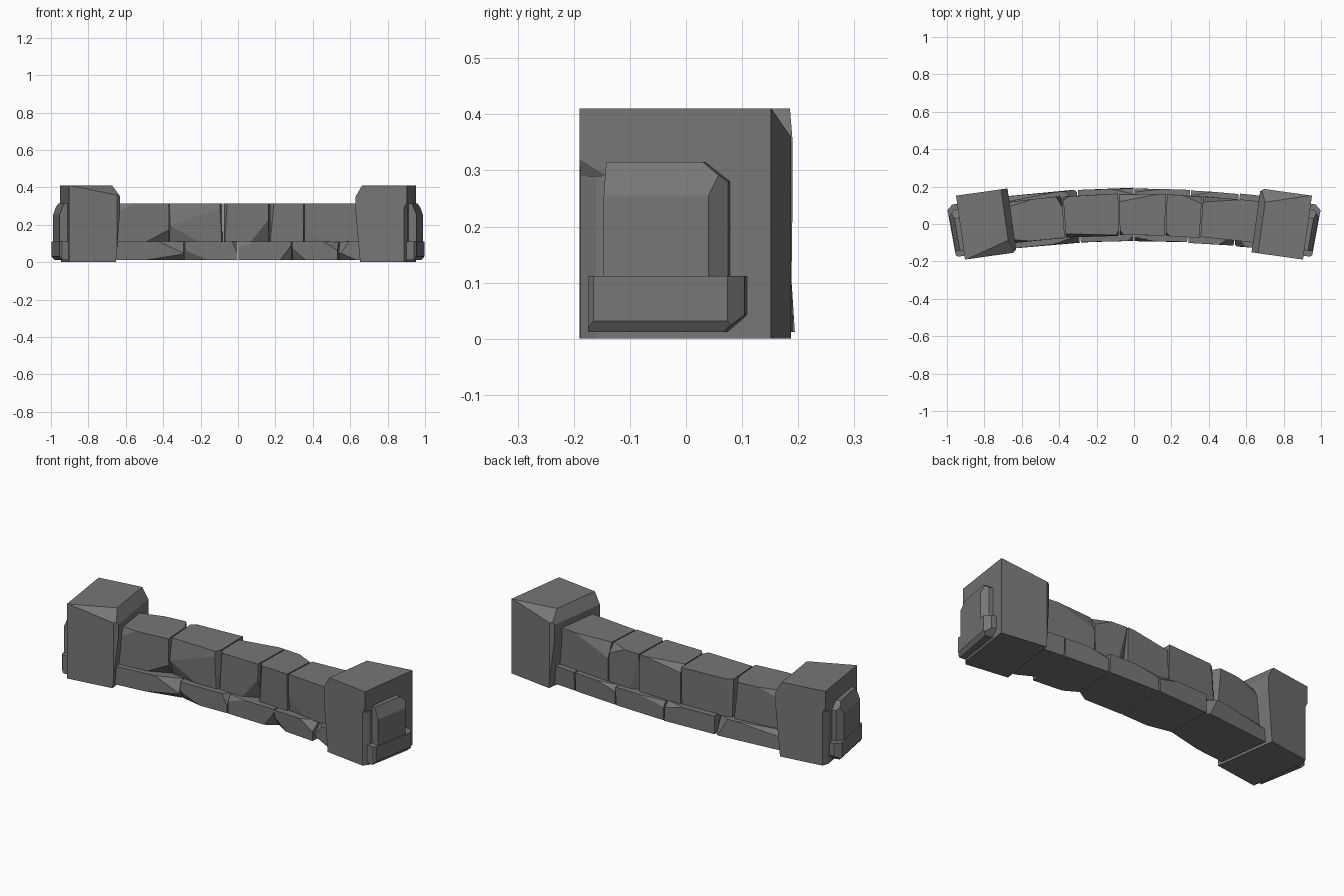
import bpy, bmesh, math, random
from mathutils import Vector, Matrix

random.seed(4)
RADIUS, MID_Y = 5.4, 0.05

cube = bpy.data.objects.get("Cube")
if cube:
    bpy.data.objects.remove(cube, do_unlink=True)

stone = bpy.data.materials.new("dark grey stone")
stone.use_nodes = True
stone.diffuse_color = (0.18, 0.18, 0.18, 1)
stone.node_tree.nodes["Principled BSDF"].inputs["Base Color"].default_value = (0.18, 0.18, 0.18, 1)


def hewn_box(bm, lo, hi, chips=(), jitter=0.0):
    """Box whose corners are sliced off; a chip is (corner signs, cut lengths)."""
    part = bmesh.new()
    bmesh.ops.create_cube(part, size=1)
    lo, hi = Vector(lo), Vector(hi)
    for v in part.verts:
        v.co = Vector([(lo[i] + hi[i]) / 2 + v.co[i] * (hi[i] - lo[i]) for i in range(3)])
        v.co.y += random.uniform(-jitter, jitter)
    for signs, cuts in chips:
        corner = Vector([hi[i] if signs[i] > 0 else lo[i] for i in range(3)])
        # A zero cut length leaves the slice parallel to that axis
        normal = Vector([s / c if c else 0 for s, c in zip(signs, cuts)])
        axis = next(i for i in range(3) if cuts[i])
        point = corner.copy()
        point[axis] -= signs[axis] * cuts[axis]
        cut = bmesh.ops.bisect_plane(part, geom=part.verts[:] + part.edges[:] + part.faces[:],
                                     plane_co=point, plane_no=normal, clear_outer=True)
        rim = [e for e in cut["geom_cut"] if isinstance(e, bmesh.types.BMEdge)]
        if rim:
            bmesh.ops.edgeloop_fill(part, edges=rim)
    bmesh.ops.recalc_face_normals(part, faces=part.faces[:])
    temp = bpy.data.meshes.new("temp")
    part.to_mesh(temp)
    part.free()
    bm.from_mesh(temp)
    bpy.data.meshes.remove(temp)


def finish(bm, name):
    mesh = bpy.data.meshes.new(name)
    bm.to_mesh(mesh)
    bm.free()
    mesh.materials.append(stone)
    obj = bpy.data.objects.new(name, mesh)
    bpy.context.collection.objects.link(obj)
    return obj


def arc_block(name, s0, s1, half, z0, z1, chips, jitter=0.004):
    """Wall stone laid along the curve of the wall."""
    bm = bmesh.new()
    hewn_box(bm, (s0 + 0.003, -half, z0), (s1 - 0.003, half, z1), chips, jitter)
    for v in bm.verts:
        a, r = v.co.x / RADIUS, RADIUS + v.co.y
        v.co.x, v.co.y = r * math.sin(a), MID_Y + r * math.cos(a) - RADIUS
    return finish(bm, name)


# Upper course
upper = [
    (-0.68, -0.375, [((1, -1, -1), (.12, .04, .06)), ((1, 1, 1), (.03, .06, .3)),
                     ((-1, 1, 1), (.15, .03, .06)), ((-1, -1, 1), (.1, .02, .05))]),
    (-0.375, -0.08, [((-1, -1, -1), (.16, .035, .09)), ((1, -1, 1), (.015, .03, .3)),
                     ((-1, 1, 1), (.03, .02, .3)), ((-1, -1, 1), (.3, .02, .12))]),
    (-0.08, 0.17, [((1, -1, -1), (.1, .05, .12)), ((-1, 1, 1), (.2, .04, .035)),
                   ((-1, -1, 1), (.02, .03, .3))]),
    (0.17, 0.36, [((-1, 1, -1), (.05, .03, .2)), ((1, 1, 1), (.1, .04, .05)),
                  ((-1, -1, 1), (.02, .02, .3))]),
    (0.36, 0.70, [((-1, 1, 1), (.2, .03, .08)), ((-1, -1, -1), (.15, .012, .1))]),
]
for i, (a, b, chips) in enumerate(upper):
    arc_block(f"upper_stone_{i + 1}", a, b, 0.11, 0.108, 0.315, chips)

# Base course
base = [
    (-0.68, -0.295, [((1, -1, 1), (.14, .04, .06)), ((1, 1, 1), (.07, .06, .12)),
                     ((-1, 1, 1), (.3, .03, .03)), ((1, -1, -1), (.2, .03, .03))]),
    (-0.295, 0.0, [((-1, -1, -1), (.12, .03, .05)), ((1, -1, 1), (.03, .03, .06)),
                   ((1, 1, 1), (.12, .03, .03))]),
    (0.0, 0.295, [((1, -1, -1), (.06, .04, .08)), ((-1, -1, 1), (.1, .02, .03)),
                  ((-1, 1, 1), (.15, .02, .03))]),
    (0.295, 0.55, [((-1, -1, -1), (.08, .04, .06)), ((1, -1, 1), (.08, .06, .05)),
                   ((-1, 1, 1), (.12, .03, .03))]),
    (0.55, 0.70, [((-1, -1, 1), (.06, .06, .08)), ((-1, -1, -1), (.1, .04, .04))]),
]
for i, (a, b, chips) in enumerate(base):
    arc_block(f"base_stone_{i + 1}", a, b, 0.14, 0.012, 0.112, chips)

# Stones showing beyond the pillars
for side, label in ((-1, "right"), (1, "left")):
    def end_stone(name, reach, half, z0, z1, chips):
        s0, s1 = sorted((side * 0.8, side * reach))
        arc_block(name, s0, s1, half, z0, z1, [((side, y, z), c) for y, z, c in chips], 0)
    end_stone(f"{label}_end_upper_stone", 0.982, 0.11, 0.108, 0.315,
              [(1, 1, (0, .045, .035)), (1, 1, (.03, .03, 0)),
               (-1, 1, (.025, 0, .06)), (1, 1, (.025, 0, .045))])
    end_stone(f"{label}_end_base_stone", 0.985, 0.14, 0.012, 0.112,
              [(1, -1, (0, .035, .03)), (1, 1, (.03, .025, 0)),
               (1, -1, (.015, 0, .02)), (-1, -1, (.01, .012, 0))])

# Pillars: the same stone turned half way round at each end
for side, label in ((-1, "right"), (1, "left")):
    bm = bmesh.new()
    w, d, notch = 0.139, 0.1725, 0.29
    hewn_box(bm, (-w, -d, 0), (w, d, notch),
             [((1, -1, 1), (.016, .03, 0)), ((-1, 1, 1), (.02, .015, 0)),
              ((-1, 1, -1), (.025, 0, .27))])
    hewn_box(bm, (-w, -d, notch), (w, d, 0.41),
             [((-1, 1, 1), (.27, .08, .055)), ((-1, 1, 1), (.02, .015, 0)),
              ((1, -1, -1), (.016, .05, .03)), ((-1, 1, 1), (.035, 0, .06))])
    turn = math.radians(-8) if side > 0 else math.radians(188)
    bm.transform(Matrix.Translation((side * 0.79, 0, 0)) @ Matrix.Rotation(turn, 4, "Z"))
    finish(bm, f"{label}_pillar")
